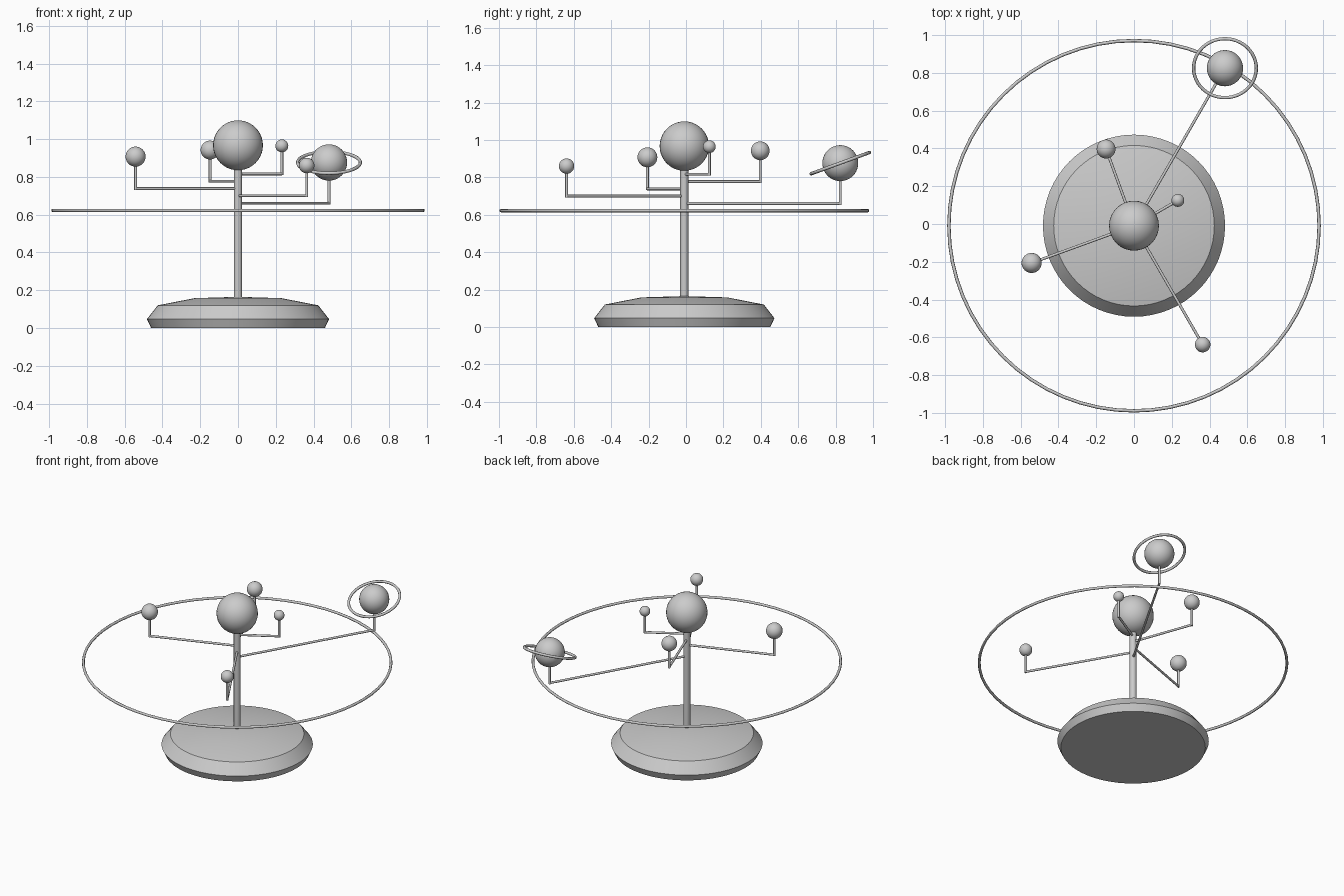
import bpy, bmesh, math
from mathutils import Vector

if "Cube" in bpy.data.objects:
    bpy.data.objects.remove(bpy.data.objects["Cube"])

CY = -0.009  # y of the central axis


def finish(name, angle=35):
    ob = bpy.context.object
    ob.name = name
    bpy.ops.object.shade_smooth_by_angle(angle=math.radians(angle))
    return ob


def ball(name, loc, r):
    bpy.ops.mesh.primitive_uv_sphere_add(segments=32, ring_count=20, radius=r, location=loc)
    return finish(name)


def ring(name, loc, major, minor, segs, tilt=0):
    bpy.ops.mesh.primitive_torus_add(major_radius=major, minor_radius=minor, major_segments=segs,
                                     minor_segments=8, location=loc,
                                     rotation=(math.radians(tilt), 0, 0))
    return finish(name, 60)


def rod(name, a, b, r, sides=12):
    a, b = Vector(a), Vector(b)
    d = b - a
    bpy.ops.mesh.primitive_cylinder_add(vertices=sides, radius=r, depth=d.length,
                                        location=(a + b) / 2,
                                        rotation=d.to_track_quat('Z', 'Y').to_euler())
    return finish(name, 40)


def lathe(name, profile, segs):
    bm = bmesh.new()
    vs = [bm.verts.new((r, 0, z)) for r, z in profile]
    edges = [bm.edges.new(p) for p in zip(vs, vs[1:])]
    bmesh.ops.spin(bm, geom=vs + edges, cent=(0, 0, 0), axis=(0, 0, 1),
                   angle=math.tau, steps=segs)
    bmesh.ops.remove_doubles(bm, verts=bm.verts[:], dist=1e-5)
    bmesh.ops.recalc_face_normals(bm, faces=bm.faces[:])
    me = bpy.data.meshes.new(name)
    bm.to_mesh(me)
    bm.free()
    ob = bpy.data.objects.new(name, me)
    bpy.context.collection.objects.link(ob)
    ob.location.y = CY
    bpy.ops.object.select_all(action='DESELECT')
    ob.select_set(True)
    bpy.context.view_layer.objects.active = ob
    return finish(name, 30)


# Turned base, centre post, sun and the large outer ring
lathe("base", [(0, 0), (0.46, 0), (0.482, 0.047), (0.425, 0.12), (0.23, 0.158), (0, 0.165)], 64)
rod("post", (0, CY, 0.15), (0, CY, 0.9), 0.022, 24)
ball("sun", (0, CY, 0.967), 0.132)
ring("outer_ring", (0, CY, 0.622), 0.98, 0.009, 64)

# Planets: arm angle, arm length, arm height, planet height, planet radius
planets = [(30, 0.268, 0.816, 0.964, 0.034),
           (110, 0.432, 0.777, 0.942, 0.05),
           (200, 0.577, 0.738, 0.907, 0.053),
           (300, 0.727, 0.70, 0.86, 0.041),
           (60, 0.963, 0.66, 0.876, 0.096)]
for i, (ang, dist, arm_z, z, r) in enumerate(planets, 1):
    t = math.radians(ang)
    x, y = dist * math.cos(t), CY + dist * math.sin(t)
    rod(f"arm_{i}", (0, CY, arm_z), (x, y, arm_z), 0.0075)
    rod(f"stem_{i}", (x, y, arm_z - 0.007), (x, y, z), 0.0075)
    ball(f"planet_{i}", (x, y, z), r)

# Tilted ring around the outermost planet
ring("planet_ring", (x, y, z), 0.166, 0.009, 48, 20)
